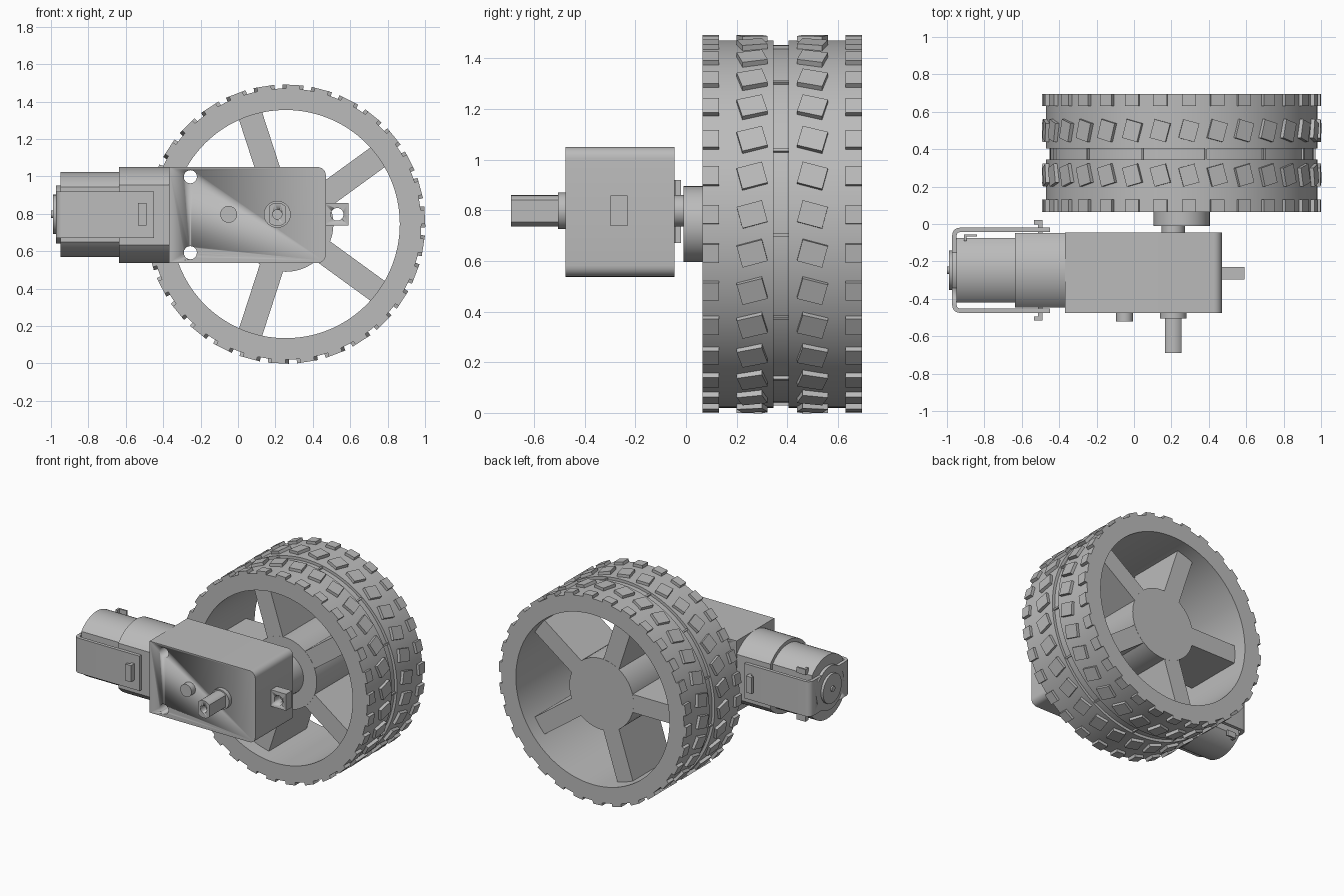
import bpy, bmesh
from math import pi, sin, cos, radians, sqrt, asin
from mathutils import Matrix, Vector

cube = bpy.data.objects.get("Cube")
if cube:
    bpy.data.objects.remove(cube, do_unlink=True)

GREY = (0.5, 0.5, 0.5, 1)
mat = bpy.data.materials.new("plain grey")
mat.use_nodes = True
mat.diffuse_color = GREY
mat.node_tree.nodes["Principled BSDF"].inputs["Base Color"].default_value = GREY

WX, WZ = 0.255, 0.745     # wheel axis
SX, SZ = 0.21, 0.797      # output shaft axis
MY = -0.2475              # motor axis depth


def finish(name, bm, smooth=True):
    bmesh.ops.recalc_face_normals(bm, faces=bm.faces)
    me = bpy.data.meshes.new(name)
    bm.to_mesh(me)
    bm.free()
    me.materials.append(mat)
    ob = bpy.data.objects.new(name, me)
    bpy.context.collection.objects.link(ob)
    bpy.ops.object.select_all(action='DESELECT')
    ob.select_set(True)
    bpy.context.view_layer.objects.active = ob
    if smooth:
        bpy.ops.object.shade_smooth_by_angle(angle=radians(30))
    return ob


def extrude(name, pts, axis, a, b):
    """Prism of a 2D outline: (x, z) along y, or (y, z) along x."""
    bm = bmesh.new()
    place = (lambda p, t: (p[0], t, p[1])) if axis == 'Y' else (lambda p, t: (t, p[0], p[1]))
    lo = [bm.verts.new(place(p, a)) for p in pts]
    hi = [bm.verts.new(place(p, b)) for p in pts]
    bm.faces.new(lo)
    bm.faces.new(hi)
    n = len(pts)
    for i in range(n):
        j = (i + 1) % n
        bm.faces.new((lo[i], lo[j], hi[j], hi[i]))
    return finish(name, bm)


def circle(u, v, r, n=48):
    return [(u + r * cos(2 * pi * i / n), v + r * sin(2 * pi * i / n)) for i in range(n)]


def flat_circle(u, v, r, half, n=20):
    """Circle cut by two flats at u - half and u + half."""
    t0 = asin(half / r)
    arc = [-t0 + 2 * t0 * i / n for i in range(n + 1)]
    top = [(u + r * sin(t), v + r * cos(t)) for t in arc]
    return top + [(2 * u - p, 2 * v - q) for p, q in top]


def box(name, x, y, z):
    return extrude(name, [(x[0], z[0]), (x[1], z[0]), (x[1], z[1]), (x[0], z[1])], 'Y', *y)


def cut(ob, cutter):
    mod = ob.modifiers.new("cut", 'BOOLEAN')
    mod.object = cutter
    mod.solver = 'EXACT'
    bpy.context.view_layer.objects.active = ob
    bpy.ops.object.modifier_apply(modifier=mod.name)
    bpy.data.objects.remove(cutter, do_unlink=True)


# Tyre: a ring profile spun around the wheel axis, with a centre groove
profile = [(0.61, 0.065), (0.725, 0.065), (0.725, 0.345), (0.705, 0.345),
           (0.705, 0.405), (0.725, 0.405), (0.725, 0.695), (0.61, 0.695)]
bm = bmesh.new()
STEPS = 120
rings = [[bm.verts.new((WX + r * cos(2 * pi * i / STEPS), y, WZ + r * sin(2 * pi * i / STEPS)))
          for r, y in profile] for i in range(STEPS)]
for i in range(STEPS):
    p, q = rings[i], rings[(i + 1) % STEPS]
    for j in range(len(profile)):
        k = (j + 1) % len(profile)
        bm.faces.new((p[j], p[k], q[k], q[j]))
finish("tyre", bm)


def tread(name, count, phase, y, size, r0, r1, slant=0):
    """Ring of blocks standing on the tyre; size is (along y, around)."""
    bm = bmesh.new()
    shape = Matrix.Diagonal((r1 - r0, size[0], size[1], 1))
    for i in range(count):
        turn = Matrix.Rotation(-radians(phase) - 2 * pi * i / count, 4, 'Y')
        m = (Matrix.Translation((WX, y, WZ)) @ turn @ Matrix.Translation(((r0 + r1) / 2, 0, 0))
             @ Matrix.Rotation(radians(slant), 4, 'X') @ shape)
        bmesh.ops.create_cube(bm, size=1, matrix=m)
    finish(name, bm, smooth=False)


for side, s in (("front", -1), ("rear", 1)):
    tread(side + "_edge_tread", 30, 3, 0.38 + s * 0.2825, (0.065, 0.075), 0.70, 0.745)
    tread(side + "_slanted_tread", 30, 3, 0.38 + s * 0.119, (0.103, 0.088), 0.70, 0.745, -s * 15)
tread("groove_rib", 13, -3.5, 0.375, (0.06, 0.012), 0.69, 0.717)

# Wheel hub and five deep spokes
S0, S1 = 0.165, 0.595
extrude("hub", circle(WX, WZ, 0.255, 64), 'Y', S0, S1)
extrude("hub_boss", circle(WX, WZ, 0.15), 'Y', -0.01, S0 + 0.02)
for i in range(5):
    a = radians(36 + 72 * i)
    d, n = Vector((cos(a), sin(a))), Vector((-sin(a), cos(a))) * 0.065
    c = Vector((WX, WZ))
    pts = [c + d * 0.2 - n, c + d * 0.625 - n, c + d * 0.625 + n, c + d * 0.2 + n]
    extrude("spoke_%d" % (i + 1), [tuple(p) for p in pts], 'Y', S0 + 0.001, S1 - 0.001)

# Gearbox with rounded output end and two mounting holes
X0, X1, Z0, Z1, R = -0.37, 0.47, 0.537, 1.05, 0.045
outline = [(X0, Z1), (X0, Z0)]
for cz, start in ((Z0 + R, -90), (Z1 - R, 0)):
    outline += [(X1 - R + R * cos(radians(start + 15 * k)), cz + R * sin(radians(start + 15 * k)))
                for k in range(7)]
gearbox = extrude("gearbox", outline, 'Y', -0.475, -0.045)
for z in (0.592, 0.998):
    cut(gearbox, extrude("cutter", circle(-0.255, z, 0.035, 32), 'Y', -0.6, 0.05))

# Mounting tab
tab = box("mounting_tab", (0.46, 0.59), (-0.297, -0.23), (0.738, 0.857))
cut(tab, extrude("cutter", circle(0.53, 0.797, 0.034, 32), 'Y', -0.4, -0.1))

# Locating pin, shaft collar and double-flat shaft
extrude("locating_pin", circle(-0.05, 0.797, 0.045, 32), 'Y', -0.52, -0.47)
extrude("shaft_collar", circle(SX, SZ, 0.072), 'Y', -0.505, -0.47)
shaft = extrude("output_shaft", flat_circle(SX, SZ, 0.062, 0.045), 'Y', -0.69, -0.47)
cut(shaft, extrude("cutter", circle(SX, SZ, 0.025, 24), 'Y', -0.75, -0.6))
extrude("wheel_axle", circle(SX, SZ, 0.062), 'Y', -0.05, 0.0)

# Motor: housing neck, can and end bearing along x
extrude("motor_neck", flat_circle(MY, 0.793, 0.2565, 0.2), 'X', -0.637, -0.36)
extrude("motor_can", flat_circle(MY, 0.797, 0.227, 0.173), 'X', -0.95, -0.63)
extrude("end_cap", circle(MY, 0.797, 0.155), 'X', -0.972, -0.945)
extrude("bearing", circle(MY, 0.797, 0.105), 'X', -0.99, -0.97)
extrude("motor_shaft", circle(MY, 0.797, 0.02, 20), 'X', -1.0, -0.98)

# Retaining strap: U-shaped band with rounded bends and an opening in its end
T, HW, XE, XB = 0.024, 0.2275, -0.45, -0.972


def bend(half, x, r):
    arc = [(x + r - r * sin(radians(18 * k)), half - r + r * cos(radians(18 * k))) for k in range(6)]
    side = [(XE, half)] + arc
    return side + [(u, -v) for u, v in reversed(side)]


band = bend(HW, XB, 0.04) + list(reversed(bend(HW - T, XB + T, 0.016)))
bm = bmesh.new()
layers = [[bm.verts.new((u, MY + v, z)) for u, v in band] for z in (0.67, 0.92)]
for layer in layers:
    half = len(band) // 2
    for i in range(half - 1):
        bm.faces.new((layer[i], layer[i + 1], layer[-2 - i], layer[-1 - i]))
for i in range(len(band)):
    j = (i + 1) % len(band)
    bm.faces.new((layers[0][i], layers[0][j], layers[1][j], layers[1][i]))
strap = finish("retaining_strap", bm)
cut(strap, extrude("cutter", circle(MY, 0.797, 0.155), 'X', -1.1, -0.94))

# Clip hooks, strap seats and motor terminals, paired
for side, s in (("front", -1), ("rear", 1)):
    def span(a, b):
        return tuple(sorted((MY + s * a, MY + s * b)))
    box(side + "_clip_post", (-0.512, -0.49), span(0.19, 0.268), (0.738, 0.857))
    box(side + "_clip_lip", (-0.535, -0.49), span(0.246, 0.268), (0.738, 0.857))
for side, z in (("lower", 0.61), ("upper", 0.945)):
    box(side + "_terminal", (-0.91, -0.84), (-0.067, -0.055), (z, z + 0.04))
    box(side + "_terminal_foot", (-0.91, -0.895), (-0.09, -0.055), (z, z + 0.04))
